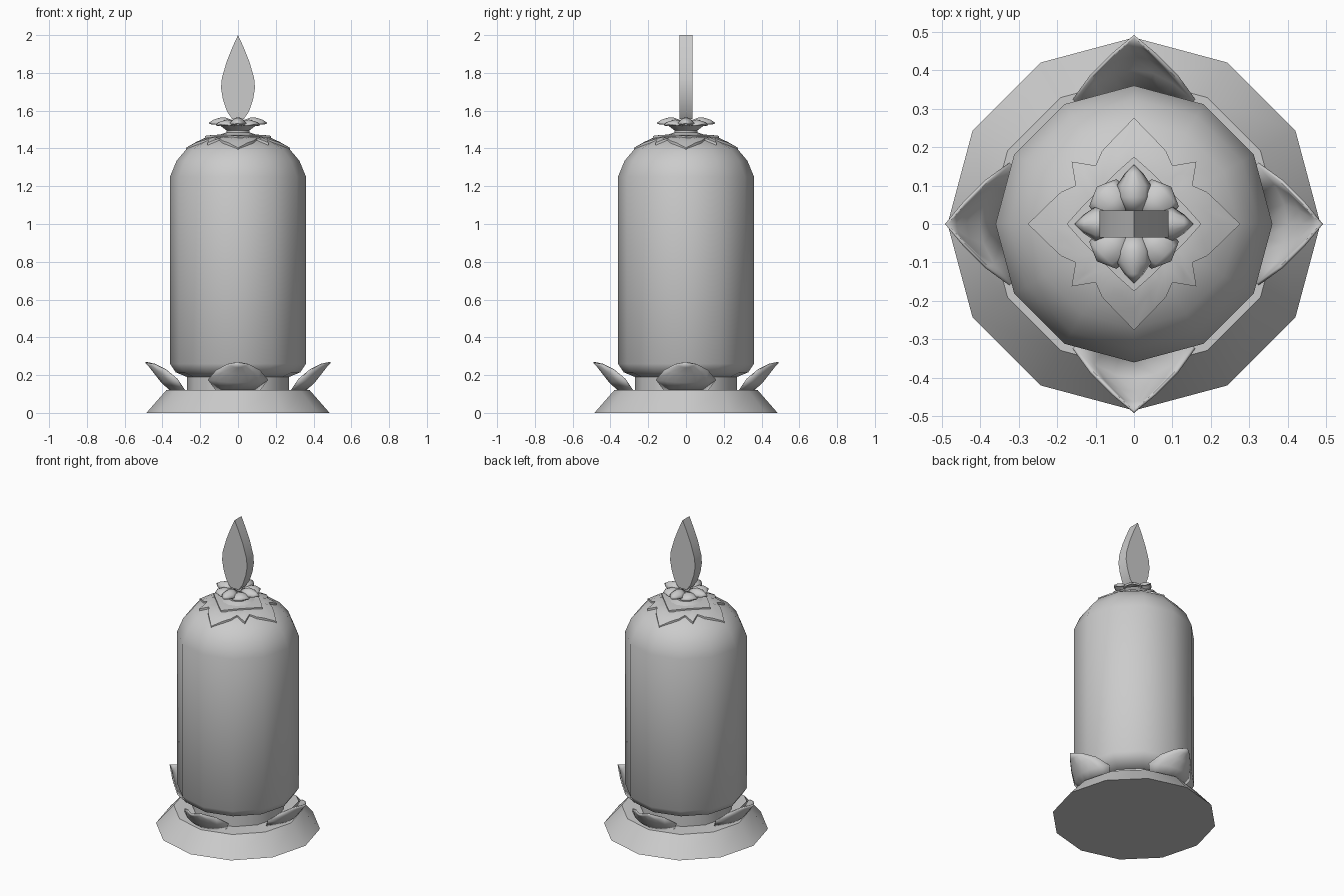
import bpy, bmesh
from math import sin, cos, pi, radians, hypot

if "Cube" in bpy.data.objects:
    bpy.data.objects.remove(bpy.data.objects["Cube"])

grey = bpy.data.materials.new("light_grey")
grey.use_nodes = True
grey.diffuse_color = (0.6, 0.6, 0.6, 1)
grey.node_tree.nodes["Principled BSDF"].inputs["Base Color"].default_value = (0.6, 0.6, 0.6, 1)


def finish(name, bm, smooth=35, fix=True):
    bmesh.ops.remove_doubles(bm, verts=bm.verts, dist=0.0005)
    if fix:
        bmesh.ops.recalc_face_normals(bm, faces=bm.faces)
    mesh = bpy.data.meshes.new(name)
    bm.to_mesh(mesh)
    bm.free()
    mesh.materials.append(grey)
    obj = bpy.data.objects.new(name, mesh)
    bpy.context.collection.objects.link(obj)
    bpy.ops.object.select_all(action='DESELECT')
    obj.select_set(True)
    bpy.context.view_layer.objects.active = obj
    if smooth:
        bpy.ops.object.shade_smooth_by_angle(angle=radians(smooth))
    return obj


def bridge(bm, rows, closed):
    """Join successive rows of vertices with quads."""
    for a, b in zip(rows, rows[1:]):
        n = len(a)
        for i in range(n if closed else n - 1):
            j = (i + 1) % n
            bm.faces.new((a[i], a[j], b[j], b[i]))


def lathe(name, profile, sides=12, smooth=35):
    bm = bmesh.new()
    rows = [[bm.verts.new((r * cos(2 * pi * i / sides), r * sin(2 * pi * i / sides), z))
             for i in range(sides)] for r, z in profile]
    bridge(bm, rows, True)
    bm.faces.new(rows[0])
    bm.faces.new(rows[-1])
    return finish(name, bm, smooth)


def petal(name, rows, angle, thickness=0.008):
    """Each row: edge radius, edge height, half width, middle radius, middle height."""
    bm = bmesh.new()
    grid = []
    for er, ez, half, mr, mz in rows:
        line = []
        for k in range(-3, 4):
            u = k / 3
            f = 1 - u * u
            r, w = er + (mr - er) * f, half * u
            line.append(bm.verts.new((r * cos(angle) - w * sin(angle),
                                      r * sin(angle) + w * cos(angle), ez + (mz - ez) * f)))
        grid.append(line)
    bridge(bm, grid, False)
    bmesh.ops.remove_doubles(bm, verts=bm.verts, dist=0.0005)
    bmesh.ops.recalc_face_normals(bm, faces=bm.faces)
    if sum(f.normal.z for f in bm.faces) < 0:
        bmesh.ops.reverse_faces(bm, faces=bm.faces)
    obj = finish(name, bm, 50, False)
    mod = obj.modifiers.new("thickness", 'SOLIDIFY')
    mod.thickness = thickness


DOME = [(0.36, 1.25), (0.325, 1.335), (0.27, 1.4), (0.17, 1.45), (0, 1.46)]


def dome_height(r):
    for (r1, z1), (r0, z0) in zip(DOME, DOME[1:]):
        if r >= r0:
            return z0 + (z1 - z0) * (r - r0) / (r1 - r0)


def star_plate(name, half_quarter, lift):
    """Star shape draped over the dome; outline mirrored about the diagonal, turned four times."""
    quarter = half_quarter + [(y, x) for x, y in reversed(half_quarter[1:-1])]
    if half_quarter[-1][0] != half_quarter[-1][1]:
        quarter = half_quarter + [(y, x) for x, y in reversed(half_quarter[1:])]
    outline = []
    for turn in range(4):
        c, s = round(cos(turn * pi / 2)), round(sin(turn * pi / 2))
        outline += [(x * c - y * s, x * s + y * c) for x, y in quarter]
    bm = bmesh.new()
    rows = [[bm.verts.new((x, y, dome_height(hypot(x, y)) - 0.02)) for x, y in outline]]
    for f in (1, 0.8, 0.6, 0.4, 0.2):
        rows.append([bm.verts.new((x * f, y * f, dome_height(hypot(x, y) * f) + lift))
                     for x, y in outline])
    bridge(bm, rows, True)
    bm.faces.new(rows[-1])
    finish(name, bm)


# Flared foot, collar and domed body
lathe("foot", [(0.485, 0), (0.38, 0.12)])
lathe("collar", [(0.27, 0.11), (0.27, 0.2)])
lathe("body", [(0.27, 0.19), (0.33, 0.215), (0.36, 0.26)] + DOME[:-1] + [(0.09, 1.457)], smooth=40)

# Layered stars on the dome
star_plate("large_star", [(0.276, 0), (0.225, 0.05), (0.19, 0.083), (0.152, 0.1),
                          (0.157, 0.13), (0.162, 0.162)], 0.01)
star_plate("small_star", [(0.175, 0), (0.135, 0.045), (0.09, 0.09)], 0.019)

# Finial stem under the small flower
lathe("finial_stem", [(0.1, 1.455), (0.1, 1.472), (0.06, 1.485), (0.06, 1.495),
                      (0.1, 1.525), (0.07, 1.54)], 12)

# Petals around the foot and the finial
BIG = [(0.28, 0.12, 0.11, 0.35, 0.12), (0.32, 0.18, 0.155, 0.4, 0.165),
       (0.38, 0.23, 0.11, 0.435, 0.21), (0.44, 0.26, 0.05, 0.462, 0.245),
       (0.485, 0.27, 0, 0.485, 0.27)]
SMALL = [(0.03, 1.535, 0.025, 0.03, 1.55), (0.07, 1.535, 0.043, 0.07, 1.565),
         (0.1, 1.532, 0.045, 0.1, 1.562), (0.13, 1.53, 0.025, 0.13, 1.552),
         (0.155, 1.535, 0, 0.155, 1.535)]
DIAGONAL = [(0.03, 1.525, 0.03, 0.03, 1.54), (0.08, 1.525, 0.055, 0.08, 1.553),
            (0.115, 1.525, 0.05, 0.115, 1.545), (0.137, 1.53, 0, 0.137, 1.53)]
for i, side in enumerate(("left", "back", "right", "front")):
    turn = i * pi / 2
    petal(side + "_foot_petal", BIG, turn)
    petal(side + "_finial_petal", SMALL, turn)
    petal(side + "_diagonal_petal", DIAGONAL, turn + pi / 4)

# Flat flame
right = [(0.03, 1.555), (0.058, 1.595), (0.08, 1.66), (0.09, 1.72), (0.085, 1.775),
         (0.06, 1.86), (0.03, 1.935)]
outline = right + [(0, 2)] + [(-x, z) for x, z in reversed(right)]
bm = bmesh.new()
rows = [[bm.verts.new((x, y, z)) for x, z in outline] for y in (-0.035, 0.035)]
bridge(bm, rows, True)
for row in rows:
    bm.faces.new(row)
finish("flame", bm, 30)
